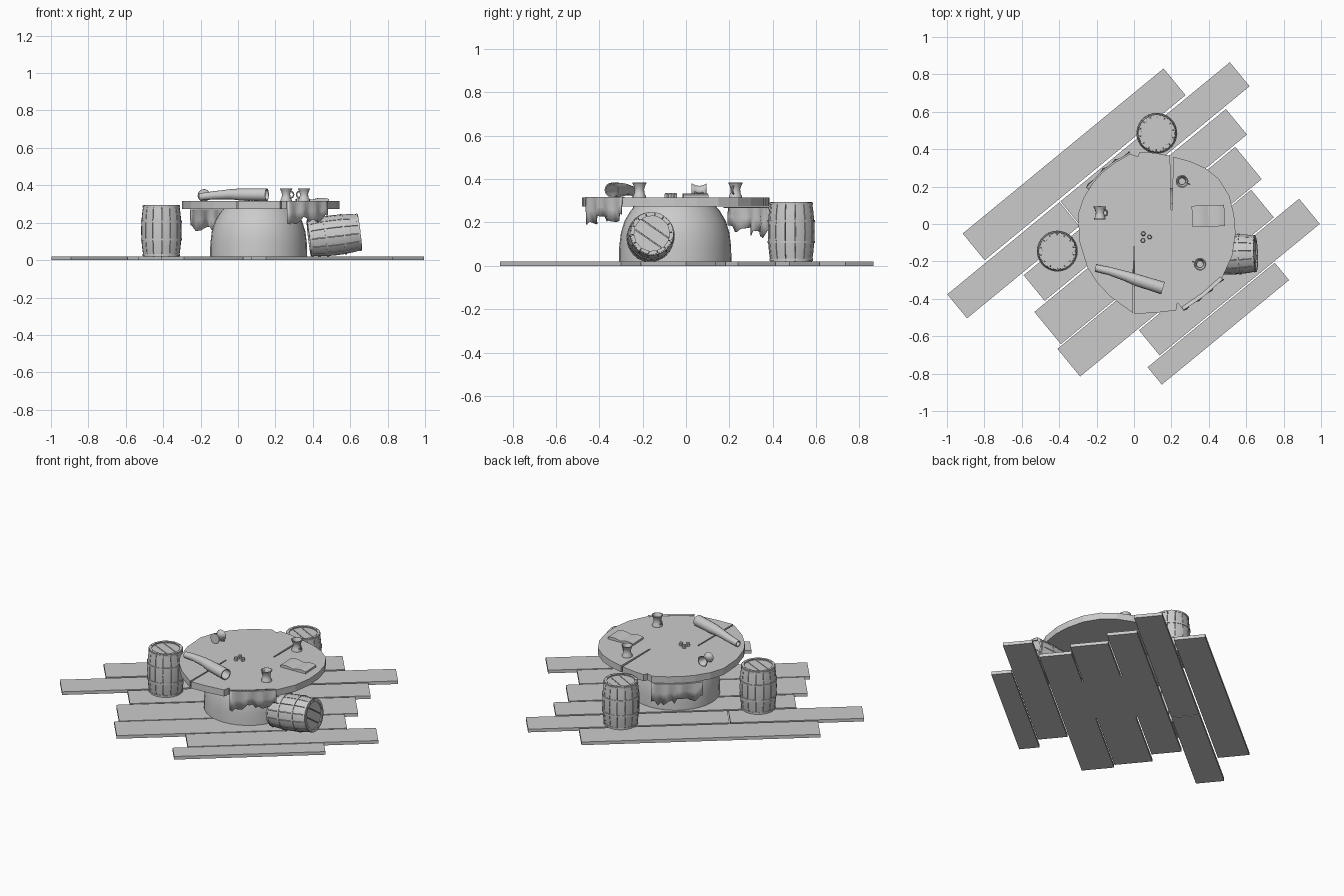
import bpy, bmesh, math, random
from math import sin, cos, pi, radians
from mathutils import Matrix, Vector

if "Cube" in bpy.data.objects:
    bpy.data.objects.remove(bpy.data.objects["Cube"])

random.seed(4)
T = Matrix.Translation


def finish(name, bm, smooth=None):
    bmesh.ops.recalc_face_normals(bm, faces=bm.faces)
    me = bpy.data.meshes.new(name)
    bm.to_mesh(me)
    bm.free()
    ob = bpy.data.objects.new(name, me)
    bpy.context.collection.objects.link(ob)
    if smooth:
        bpy.ops.object.select_all(action='DESELECT')
        ob.select_set(True)
        bpy.context.view_layer.objects.active = ob
        bpy.ops.object.shade_smooth_by_angle(angle=radians(smooth))
    return ob


def loft(bm, rings, M=Matrix(), caps=True, closed=False):
    """Skin a list of equal-length closed rings."""
    vs = [[bm.verts.new(M @ Vector(p)) for p in r] for r in rings]
    pairs = list(zip(vs, vs[1:])) + ([(vs[-1], vs[0])] if closed else [])
    n = len(vs[0])
    for a, b in pairs:
        for i in range(n):
            j = (i + 1) % n
            bm.faces.new((a[i], a[j], b[j], b[i]))
    if caps and not closed:
        bm.faces.new(vs[0][::-1])
        bm.faces.new(vs[-1])


def lathe(bm, profile, n, M=Matrix(), **kw):
    loft(bm, [[(r * cos(2 * pi * i / n), r * sin(2 * pi * i / n), z) for i in range(n)]
              for r, z in profile], M, **kw)


def prism(bm, pts, z0, z1, M=Matrix()):
    loft(bm, [[(x, y, z) for x, y in pts] for z in (z0, z1)], M)


def rect(x0, x1, y0, y1):
    return [(x0, y0), (x1, y0), (x1, y1), (x0, y1)]


# floor planks: (start, end, low side, high side) in the rotated plank frame
PLANKS = [(-.74, .65, .357, .542), (-1.01, -.233, .177, .343), (-.227, .945, .177, .343),
          (-.63, .77, -.014, .163), (-.71, .68, -.248, -.025), (-.74, .60, -.447, -.256),
          (-.34, .768, -.63, -.456), (-.43, .45, -.758, -.638)]
R = Matrix.Rotation(radians(39.4), 4, 'Z')
for k, (u0, u1, v0, v1) in enumerate(PLANKS):
    bm = bmesh.new()
    prism(bm, rect(u0, u1, v0, v1), 0, .02, R)
    finish(f"floor_plank_{k + 1}", bm)

# rounded table base
bm = bmesh.new()
lathe(bm, [(.26, 0), (.258, .09), (.25, .155), (.232, .21), (.205, .255), (.185, .278)], 32,
      T((.11, -.05, 0)))
finish("table_base", bm, 30)

# worn tabletop with two cracks and small chips
TOP = [(.02, .36), (.03, .385), (.11, .38), (.193, .365), (.198, .075), (.206, .075), (.208, .36),
       (.30, .335), (.38, .30), (.455, .24), (.51, .15), (.535, .05), (.543, -.05), (.525, -.17),
       (.47, -.29), (.37, -.38), (.26, -.455), (.232, -.42), (.225, -.462), (.11, -.475),
       (.004, -.48), (.004, -.12), (-.003, -.12), (-.006, -.475), (-.07, -.43), (-.13, -.385),
       (-.2, -.31), (-.25, -.23), (-.29, -.1), (-.30, .05), (-.27, .14), (-.22, .22),
       (-.165, .28), (-.10, .33), (-.02, .375)]
bm = bmesh.new()
prism(bm, TOP, .273, .315)
finish("tabletop", bm)


# torn cloths hanging over the rim
def cloth(name, edge, top, low, inner):
    bm = bmesh.new()
    c = Vector((.12, -.05, 0))
    n, cols = 16, []
    for i in range(n + 1):
        t = i / n * (len(edge) - 1)
        k = min(int(t), len(edge) - 2)
        p = Vector(edge[k]).lerp(Vector(edge[k + 1]), t - k).to_3d()
        d = (p - c).normalized()
        z = low[0] + (low[1] - low[0]) * i / n + random.uniform(-.02, .025)
        w = .006 * sin(i * 1.3)
        pts = [p - d * inner + Vector((0, 0, top)), p + d * .008 + Vector((0, 0, top)),
               p + d * (.008 + w) + Vector((0, 0, (top + z) / 2)),
               p + d * (.004 + 2 * w) + Vector((0, 0, z))]
        cols.append([bm.verts.new(q) for q in pts])
    for a, b in zip(cols, cols[1:]):
        for j in range(3):
            bm.faces.new((a[j], b[j], b[j + 1], a[j + 1]))
    ob = finish(name, bm, 40)
    ob.modifiers.new("thickness", 'SOLIDIFY').thickness = .004


cloth("front_cloth", [(.26, -.455), (.37, -.38), (.47, -.29)], .317, (.205, .22), .012)
cloth("back_cloth", [(-.25, .19), (-.165, .28), (-.10, .33), (-.02, .375)], .271, (.17, .14), .03)


# barrels
def barrel_radius(z):
    return .108 - .012 * ((z - .1375) / .1375) ** 2


def barrel(name, M):
    H, n = .275, 14
    bm = bmesh.new()
    zs = [H * k / 6 for k in range(7)]
    for s in range(n):                                    # separate staves
        a0, hw = 2 * pi * s / n, pi / n * .94
        rings = []
        for z in zs:
            r = barrel_radius(z)
            rings.append([(q * cos(a0 + a), q * sin(a0 + a), z) for q, a in
                          ((r, -hw), (r, 0), (r, hw), (r - .014, hw), (r - .014, -hw))])
        loft(bm, rings, M)
    lathe(bm, [(barrel_radius(z) - .009, z) for z in [.012] + zs[1:-1] + [.26]], 28, M)
    for z in (.003, .085, .182, .262):                    # hoops
        r = barrel_radius(z + .005) + .003
        lathe(bm, [(r - .007, z), (r, z), (r, z + .010), (r - .007, z + .010)], 28, M, closed=True)
    r = .084                                              # head boards
    for a, b in ((-r, -.03), (-.026, .026), (.03, r)):
        ta, tb = math.asin(a / r), math.asin(b / r)
        arc = [ta + (tb - ta) * k / 6 for k in range(7)]
        pts = [(r * cos(t), r * sin(t)) for t in arc]
        pts += [(-x, y) for x, y in reversed(pts) if x > 1e-4]
        pts = [p for p in pts if abs(p[0]) > 1e-4] + []
        prism(bm, pts, .258, .267, M)
        prism(bm, pts, .007, .014, M)
    finish(name, bm, 30)


barrel("left_barrel", T((-.41, -.145, .02)) @ Matrix.Rotation(radians(-25), 4, 'Z'))
barrel("back_barrel", T((.122, .485, .02)) @ Matrix.Rotation(radians(-28), 4, 'Z'))
axis = Vector((1, .04, .12)).to_track_quat('Z', 'Y').to_matrix().to_4x4()
barrel("fallen_barrel", T((.515, -.163, .133)) @ axis @ Matrix.Rotation(radians(-35), 4, 'Z')
       @ T((0, 0, -.1375)))


# mugs with flared rims and handles
def mug(name, M):
    bm = bmesh.new()
    lathe(bm, [(.031, 0), (.031, .006), (.024, .018), (.022, .038), (.027, .054), (.034, .068),
               (.029, .069), (.022, .052), (.018, .036), (.018, .012)], 14, M)
    rings = []
    for k in range(9):
        t = -pi / 2 + pi * k / 8
        rings.append([(.023 + (.020 + .004 * cos(b)) * cos(t), .004 * sin(b),
                       .035 + (.018 + .004 * cos(b)) * sin(t)) for b in
                      [2 * pi * j / 6 for j in range(6)]])
    loft(bm, rings, M)
    finish(name, bm, 40)


mug("back_mug", T((.257, .228, .315)) @ Matrix.Rotation(radians(-20), 4, 'Z'))
mug("front_mug", T((.353, -.215, .315)) @ Matrix.Rotation(radians(160), 4, 'Z'))
mug("tipped_mug", T((-.182, .025, .348)) @ Matrix.Rotation(radians(-92), 4, 'X')
    @ Matrix.Rotation(radians(20), 4, 'Z'))

# rolled chart: a hollow tapered tube that bends a little
PATH = [(-.205, -.235, .338, .019), (-.13, -.252, .346, .022), (-.04, -.28, .352, .027),
        (.01, -.298, .351, .032), (.155, -.343, .350, .034)]
bm = bmesh.new()
rings = []
for k, (x, y, z, r) in enumerate(PATH):
    a, b = PATH[max(k - 1, 0)], PATH[min(k + 1, 4)]
    rot = Vector([b[i] - a[i] for i in range(3)]).to_track_quat('Z', 'Y')
    rings.append([[Vector((x, y, z)) + rot @ Vector((q * cos(t), q * sin(t), 0))
                   for t in [2 * pi * j / 16 for j in range(16)]] for q in (r, r - .005)])
loft(bm, [o for o, _ in rings] + [i for _, i in reversed(rings)], closed=True)
finish("rolled_chart", bm, 40)

# open book: two gently arched pages
bm = bmesh.new()
xs = [-.087 + .174 * k / 12 for k in range(13)]
top = [(x, .008 + .010 * abs(sin(pi * x / .1))) for x in xs]
sec = top + [(.087, 0), (-.087, 0)]
loft(bm, [[(x, y, z) for x, z in sec] for y in (-.057, .057)],
     T((.397, .043, .315)) @ Matrix.Rotation(radians(2), 4, 'Z'))
finish("open_book", bm, 30)

# small tokens in the middle of the table
for k, (x, y) in enumerate([(.05, -.052), (.083, -.07), (.048, -.088)]):
    bm = bmesh.new()
    lathe(bm, [(.013, 0), (.013, .016), (.009, .02)], 6, T((x, y, .315)))
    finish(f"token_{k + 1}", bm)
